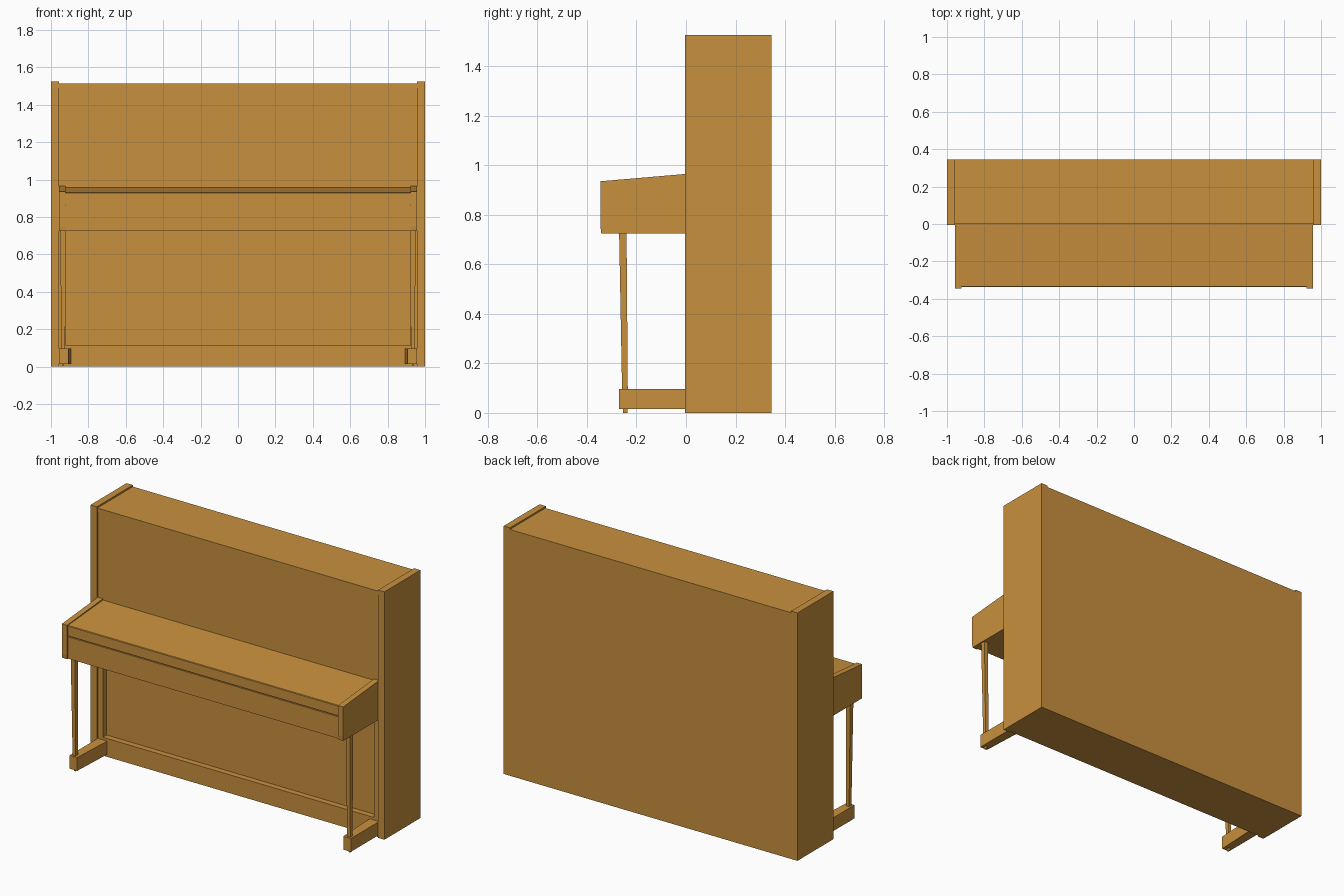
import bpy, bmesh

cube = bpy.data.objects.get("Cube")
if cube:
    bpy.data.objects.remove(cube, do_unlink=True)

# Single honey wood colour
wood = bpy.data.materials.new("honey_wood")
wood.use_nodes = True
wood.diffuse_color = (0.58, 0.28, 0.047, 1)
wood.node_tree.nodes["Principled BSDF"].inputs["Base Color"].default_value = wood.diffuse_color


def finish(bm, name):
    bmesh.ops.recalc_face_normals(bm, faces=bm.faces)
    mesh = bpy.data.meshes.new(name)
    bm.to_mesh(mesh)
    bm.free()
    mesh.materials.append(wood)
    obj = bpy.data.objects.new(name, mesh)
    bpy.context.collection.objects.link(obj)
    return obj


def extrude(name, points, offset):
    """Flat outline of 3D points swept along an offset."""
    bm = bmesh.new()
    face = bm.faces.new([bm.verts.new(p) for p in points])
    swept = bmesh.ops.extrude_face_region(bm, geom=[face])["geom"]
    verts = [v for v in swept if isinstance(v, bmesh.types.BMVert)]
    bmesh.ops.translate(bm, verts=verts, vec=offset)
    return finish(bm, name)


def extrude_x(name, profile, x0, x1):
    return extrude(name, [(x0, y, z) for y, z in profile], (x1 - x0, 0, 0))


def box(name, x0, x1, y0, y1, z0, z1):
    return extrude_x(name, [(y0, z0), (y1, z0), (y1, z1), (y0, z1)], x0, x1)


def hull(name, points):
    bm = bmesh.new()
    for p in points:
        bm.verts.new(p)
    bmesh.ops.convex_hull(bm, input=bm.verts)
    return finish(bm, name)


def rectangle(x0, x1, y0, y1, z):
    return [(x0, y0, z), (x1, y0, z), (x1, y1, z), (x0, y1, z)]


def mirror(obj):
    mod = obj.modifiers.new("other_side", "MIRROR")
    mod.use_axis[0] = True


def cut(obj, cutter):
    mod = obj.modifiers.new(cutter.name, "BOOLEAN")
    mod.operation = "DIFFERENCE"
    mod.solver = "EXACT"
    mod.object = cutter
    cutter.hide_render = True
    cutter.hide_set(True)


FRONT, BACK, IN, CHEEK = -0.005, 0.345, 0.957, 0.922

# Cabinet with side panels standing slightly proud of the lid
half = [(1, 0), (1, 1.525), (IN, 1.525), (IN, 1.515)]
outline = half + [(-x, z) for x, z in reversed(half)]
cabinet = extrude("cabinet", [(x, FRONT, z) for x, z in outline], (0, BACK - FRONT, 0))

# Front set back between the sides, with a thin lid edge above it
face_step = [(-0.1, -0.1), (0.004, -0.1), (0.004, 1.49), (0, 1.49), (0, 1.7), (-0.1, 1.7)]
cut(cabinet, extrude_x("front_cutter", face_step, -IN, IN))
cut(cabinet, box("lower_panel_cutter", -CHEEK, CHEEK, -0.1, 0.04, 0.113, 0.74))

# Keyboard case: end cheeks, closed fallboard and key slip
cheek = [(0.004, 0.725), (-0.342, 0.725), (-0.345, 0.75), (-0.345, 0.935), (0.004, 0.965)]
mirror(extrude_x("keyboard_cheek", cheek, CHEEK, IN))
fallboard = [(0.004, 0.868), (-0.338, 0.868), (-0.338, 0.927),
             (-0.335, 0.931), (0.004, 0.957)]
extrude_x("fallboard", fallboard, -CHEEK, CHEEK)
box("fallboard_gap", -CHEEK, CHEEK, -0.33, 0.004, 0.862, 0.868)
box("key_slip", -CHEEK, CHEEK, -0.338, 0.04, 0.728, 0.862)

# Legs, feet and casters
mirror(hull("front_leg", rectangle(0.924, 0.945, -0.258, -0.235, 0.09)
            + rectangle(0.922, 0.95, -0.27, -0.24, 0.73)))
mirror(hull("leg_foot", [(x, y, z) for z in (0.015, 0.097) for x, y in
                         ((0.906, -0.27), (IN, -0.27), (IN, 0.004), (0.893, 0.004))]))
mirror(box("caster", 0.93, 0.94, -0.254, -0.236, 0, 0.02))
